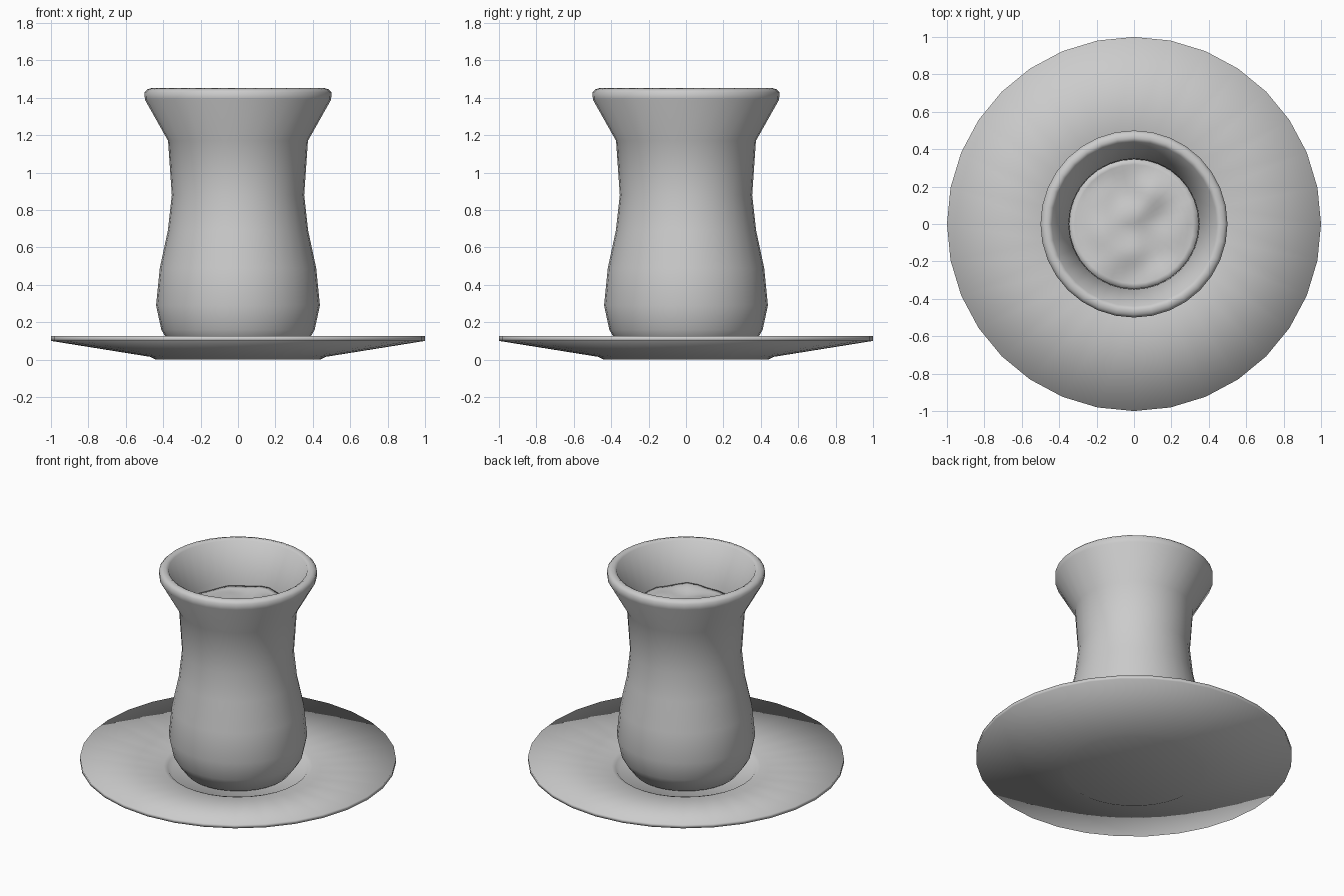
import bpy, bmesh, math
from mathutils import Vector, noise

if "Cube" in bpy.data.objects:
    bpy.data.objects.remove(bpy.data.objects["Cube"])

SIDES = 32


def lathe(name, profile, top_fn=None):
    """Spin (radius, z) points round z; radius 0 makes a pole."""
    bm = bmesh.new()
    rings = []
    for r, z in profile:
        count = 1 if r == 0 else SIDES
        ring = []
        for i in range(count):
            a = 2 * math.pi * i / SIDES
            p = Vector((r * math.cos(a), r * math.sin(a), z))
            if top_fn:
                p.z += top_fn(p)
            ring.append(bm.verts.new(p))
        rings.append(ring)
    for lo, hi in zip(rings, rings[1:]):
        for i in range(SIDES):
            j = (i + 1) % SIDES
            if len(lo) == 1:
                bm.faces.new((lo[0], hi[j], hi[i]))
            elif len(hi) == 1:
                bm.faces.new((lo[i], lo[j], hi[0]))
            else:
                bm.faces.new((lo[i], lo[j], hi[j], hi[i]))
    bmesh.ops.recalc_face_normals(bm, faces=bm.faces)
    mesh = bpy.data.meshes.new(name)
    bm.to_mesh(mesh)
    bm.free()
    mesh.polygons.foreach_set("use_smooth", [True] * len(mesh.polygons))
    obj = bpy.data.objects.new(name, mesh)
    bpy.context.collection.objects.link(obj)
    return obj


# saucer: flat foot, sloping dish, thin rim, shallow well for the glass
lathe("saucer", [
    (0, 0), (0.44, 0), (0.47, 0.015), (1.0, 0.10), (1.0, 0.125),
    (0.47, 0.07), (0.445, 0.062), (0.42, 0.035), (0, 0.035)])

# waisted glass: outer wall up to the flared rim, then inner wall down
outer = [(0, 0.037), (0.29, 0.037), (0.335, 0.05), (0.39, 0.125), (0.41, 0.16),
         (0.438, 0.29), (0.418, 0.49), (0.375, 0.69), (0.354, 0.88),
         (0.374, 1.17), (0.498, 1.39), (0.50, 1.43), (0.485, 1.445)]
inner = [(0.46, 1.452), (0.44, 1.44), (0.35, 1.19), (0.33, 0.88),
         (0.35, 0.69), (0.393, 0.49), (0.412, 0.29), (0.36, 0.14),
         (0.29, 0.09), (0, 0.09)]
lathe("glass", outer + inner)


# tea: fills the glass, with a gently rippled surface
def ripple(p):
    if p.z < 1.1:
        return 0
    return 0.035 * noise.noise(Vector((p.x * 6, p.y * 6, 3.7)))


tea_side = [(0, 0.10), (0.28, 0.10), (0.35, 0.15), (0.40, 0.29), (0.382, 0.49),
            (0.34, 0.69), (0.322, 0.88)]
tea_top = [(0.347 * (1 - k / 12), 1.175) for k in range(12)] + [(0, 1.175)]
lathe("tea", tea_side + tea_top, ripple)
